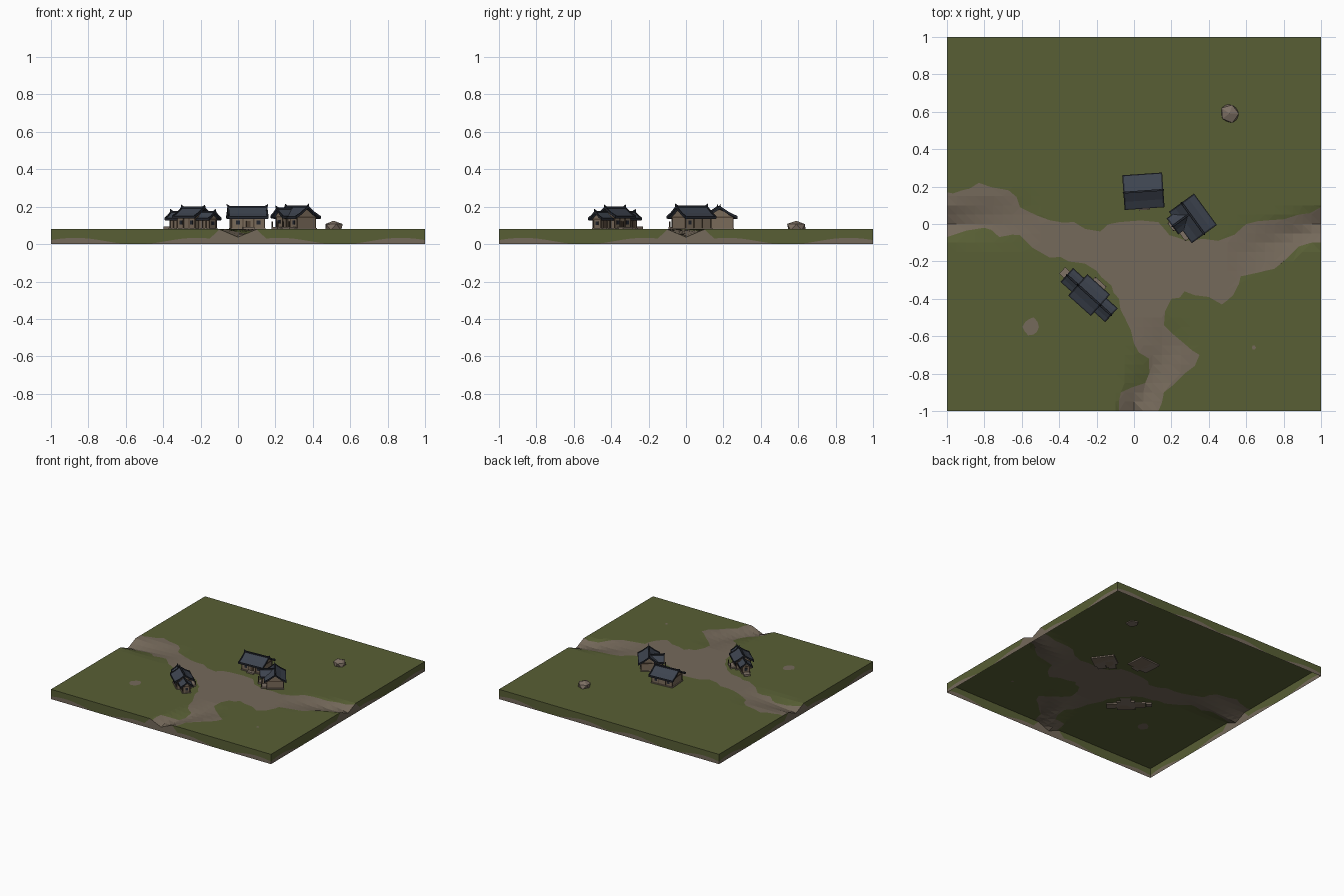
import bpy, math, random
from mathutils import Matrix, Vector
from mathutils.geometry import delaunay_2d_cdt

if "Cube" in bpy.data.objects:
    bpy.data.objects.remove(bpy.data.objects["Cube"])
random.seed(4)

def mat(name, r, g, b):
    m = bpy.data.materials.new(name)
    m.diffuse_color = (r, g, b, 1)
    m.use_nodes = True
    m.node_tree.nodes["Principled BSDF"].inputs["Base Color"].default_value = m.diffuse_color
    return m

GRASS = mat("grass", .098, .114, .035)
DIRT = mat("dirt", .178, .142, .104)
ROOF = mat("slate_roof", .047, .057, .078)
TRIM = mat("dark_trim", .018, .021, .029)
WALL = mat("plaster", .20, .15, .105)
WOOD = mat("timber", .085, .058, .038)
STONE = mat("stone", .21, .165, .13)
G = .08  # ground level

def add(name, verts, faces, mats, idx=None, M=Matrix()):
    me = bpy.data.meshes.new(name)
    me.from_pydata([M @ Vector(v) for v in verts], [], faces)
    for m in mats:
        me.materials.append(m)
    if idx:
        for p, i in zip(me.polygons, idx):
            p.material_index = i
    ob = bpy.data.objects.new(name, me)
    bpy.context.collection.objects.link(ob)
    return ob

# ---------- terrain ----------
def height(x, y):
    """Flat ground with a V shaped gully where a path leaves the tile."""
    d = 0
    for u, t in ((1 - x, y + .35 * min(1 - x, .6)), (1 + y, x - .45 * min(1 + y, .35)),
                 (1 + x, y - .05 * (1 + x))):
        d = max(d, .043 * max(0, 1 - u / .5) * max(0, 1 - abs(t) / (.1 + .15 * u)))
    return G - d

def inside(p, poly):
    r = False
    for a, b in zip(poly, poly[1:] + poly[:1]):
        if (a[1] > p[1]) != (b[1] > p[1]) and p[0] < a[0] + (p[1] - a[1]) * (b[0] - a[0]) / (b[1] - a[1]):
            r = not r
    return r

def blob(cx, cy, rx, ry, n=10):
    return [(cx + rx * math.cos(i * math.tau / n) * random.uniform(.85, 1.1),
             cy + ry * math.sin(i * math.tau / n) * random.uniform(.85, 1.1)) for i in range(n)]

path = [(-1, .17), (-.92, .18), (-.83, .22), (-.67, .18), (-.61, .09), (-.45, .02), (-.32, .01), (-.18, -.04),
        (-.08, .01), (.13, .01), (.19, -.06), (.28, -.09), (.45, -.09), (.6, 0), (.72, .02), (.88, .05), (1, .09),
        (1, -.1), (.88, -.12), (.75, -.24), (.57, -.28), (.53, -.38), (.47, -.43), (.4, -.39), (.27, -.36),
        (.2, -.4), (.16, -.54), (.27, -.64), (.35, -.7), (.27, -.8), (.16, -.9), (.13, -1), (-.08, -1),
        (-.07, -.9), (.06, -.85), (.08, -.72), (0, -.64), (-.05, -.5), (-.08, -.4), (-.12, -.33), (-.2, -.25),
        (-.35, -.2), (-.45, -.18), (-.61, -.06), (-.72, -.07), (-.8, -.02), (-1, -.07)]
rough = []
for a, b in zip(path, path[1:] + path[:1]):
    rough.append(a)
    if not (abs(a[0]) == 1 and a[0] == b[0]) and not (a[1] == b[1] == -1):
        rough.append(((a[0] + b[0]) / 2 + random.uniform(-.015, .015),
                      (a[1] + b[1]) / 2 + random.uniform(-.015, .015)))
outlines = [rough, blob(-.55, -.55, .045, .05), blob(.64, -.66, .012, .012, 6), blob(.4, -.145, .014, .01, 6)]
N = 40
ticks = [-1 + 2 * i / N for i in range(N + 1)]
pts = [Vector((x, y)) for x in ticks for y in ticks]
edges = []
for o in outlines:
    k = len(pts)
    pts += [Vector(p) for p in o]
    edges += [(k + i, k + (i + 1) % len(o)) for i in range(len(o))]
vs, _, fs, *_ = delaunay_2d_cdt(pts, edges, [], 0, 1e-5)
idx = []
for f in fs:
    c = sum((vs[i] for i in f), Vector((0, 0))) / len(f)
    idx.append(int(any(inside(c, o) for o in outlines)))
add("ground", [(v.x, v.y, height(v.x, v.y)) for v in vs], fs, [GRASS, DIRT], idx)

# side skirts: dirt below a wavy line, grass above, open underneath
for side, pos in (("front", lambda t: (t, -1)), ("right", lambda t: (1, t)),
                  ("back", lambda t: (-t, 1)), ("left", lambda t: (-1, -t))):
    v, f, ix = [], [], []
    for t in ticks:
        x, y = pos(t)
        top = height(x, y)
        b = max(.001, .016 + .018 * math.cos(math.tau * (abs(t) - .22) / .65))
        if abs(t) < .12 and side != "back":
            b = top - .001
        v += [(x, y, 0), (x, y, b), (x, y, top)]
    for i in range(N):
        for j in (0, 1):
            a = 3 * i + j
            f.append((a, a + 3, a + 4, a + 1))
            ix.append(1 - j)
    add(side + "_skirt", v, f, [GRASS, DIRT], ix)

# ---------- building kit (local frame: ridge along x, front -y) ----------
def prism(name, prof, x0, x1, m, M):
    n = len(prof)
    v = [(x0, y, z) for y, z in prof] + [(x1, y, z) for y, z in prof]
    f = [(i, i + n, (i + 1) % n + n, (i + 1) % n) for i in range(n)]
    f += [tuple(range(n)), tuple(range(2 * n - 1, n - 1, -1))]
    return add(name, v, f, [m], None, M)

def box(name, x0, x1, y0, y1, z0, z1, m, M):
    return prism(name, [(y0, z0), (y0, z1), (y1, z1), (y1, z0)], x0, x1, m, M)

def roof_profile(d, e, r, t, lift=0):
    half = [(-d, e), (-d * .55, e + .37 * (r - e)), (0, r)]
    top = half + [(-y, z) for y, z in half[-2::-1]]
    return [(y, z + lift) for y, z in top] + [(y, z + lift - t) for y, z in top[::-1]]

def hall(name, L, D, e, r, M, ends=(-1, 1)):
    """Walls, timber frame, curved roof and horned ridge. L, D = half roof length and depth."""
    l, d = L - .016, D - .02
    prism(name + "_walls", [(-d, G - .01), (-d, e + .004), (0, r - .012), (d, e + .004), (d, G - .01)], -l, l, WALL, M)
    box(name + "_plinth", -l - .006, l + .006, -d - .006, d + .006, G - .01, G + .007, STONE, M)
    prism(name + "_roof", roof_profile(D, e, r, .009), -L, L, ROOF, M)
    for sy in (-1, 1):
        box(name + "_eave_beam", -L, L, sy * D - .003, sy * D + .003, e - .011, e + .003, TRIM, M)
        box(name + "_wall_beam", -l - .002, l + .002, sy * d - .002, sy * d + .002, e - .012, e - .004, WOOD, M)
        for k in range(4):
            x = -l + 2 * l * k / 3
            box(name + "_post", x - .003, x + .003, sy * d - .003, sy * d + .003, G, e, WOOD, M)
    for s in ends:
        prism(name + "_gable_trim", roof_profile(D + .003, e, r, .013, .005), s * L - .004, s * L + .004, TRIM, M)
        box(name + "_tie_beam", s * l - .003, s * l + .003, -d, d, e - .006, e + .002, WOOD, M)
        # upturned ridge horn
        add(name + "_ridge_horn", [(s * (L - .02), -.005, r), (s * (L - .02), .005, r), (s * (L + .006), .004, r + .002),
            (s * (L + .006), -.004, r + .002), (s * (L + .009), 0, r + .017)],
            [(0, 1, 2, 3), (0, 1, 4), (1, 2, 4), (2, 3, 4), (3, 0, 4)], [TRIM], None, M)
    box(name + "_ridge", -L, L, -.005, .005, r - .004, r + .006, TRIM, M)

def front_details(name, d, M, xs, door=0):
    box(name + "_door", door - .011, door + .011, -d - .003, -d, G, G + .043, WOOD, M)
    for x in xs:
        for s in (-1, 1):
            box(name + "_window", x - .01, x + .01, s * d - .003, s * d + .003, G + .025, G + .045, TRIM, M)

def porch(name, x0, x1, y0, y1, M, rails=True):
    box(name + "_deck", x0, x1, y0, y1, G - .01, G + .012, STONE, M)
    if rails:
        for x in (x0 + .004, x1 - .004):
            box(name + "_post", x - .003, x + .003, y0, y0 + .006, G, G + .04, WOOD, M)

def place(x, y, a):
    return Matrix.Translation((x, y, 0)) @ Matrix.Rotation(math.radians(a), 4, 'Z')

TURN = Matrix.Rotation(math.radians(90), 4, 'Z')

# long house at the back
A = place(.05, .175, 4)
hall("long_house", .103, .09, .145, .198, A)
front_details("long_house", .07, A, (-.055, .055))
porch("long_house_step", -.03, .03, -.1, -.07, A, False)

# house with a cross gable
B = place(.315, .03, -54)
hall("gable_house", .1, .08, .145, .2, B)
front_details("gable_house", .06, B, (.055,), .02)
C = B @ Matrix.Translation((-.03, -.055, 0)) @ TURN
hall("cross_gable", .055, .05, .148, .19, C, (-1,))
box("cross_gable_window", -.043, -.036, -.012, .012, G + .03, G + .05, TRIM, C)
porch("gable_house_porch", .01, .075, -.105, -.06, B)
porch("gable_house_steps", -.06, -.005, -.125, -.09, B)

# three part house by the road
H = place(-.24, -.38, 138)
hall("main_hall", .078, .074, .148, .195, H)
front_details("main_hall", .054, H, (-.038, .038))
porch("main_hall_porch", -.04, .04, -.095, -.054, H)
for s, n in ((-1, "east"), (1, "west")):
    W = H @ Matrix.Translation((s * .105, 0, 0))
    hall(n + "_wing", .052, .047, .136, .172, W, (s,))
    front_details(n + "_wing", .027, W, (), s * .01)
    box(n + "_wing_window", s * .0365 - .003, s * .0365 + .003, -.01, .01, G + .022, G + .042, TRIM, W)
box("west_landing", .15, .195, -.025, .022, G - .01, G + .014, STONE, H)

# boulder
bpy.ops.mesh.primitive_ico_sphere_add(subdivisions=1, radius=.054, location=(.51, .59, G + .002))
rock = bpy.context.object
rock.name = "boulder"
rock.data.materials.append(STONE)
for v in rock.data.vertices:
    v.co *= random.uniform(.88, 1.08)
    v.co.z = max(-.008, min(v.co.z, .043))
